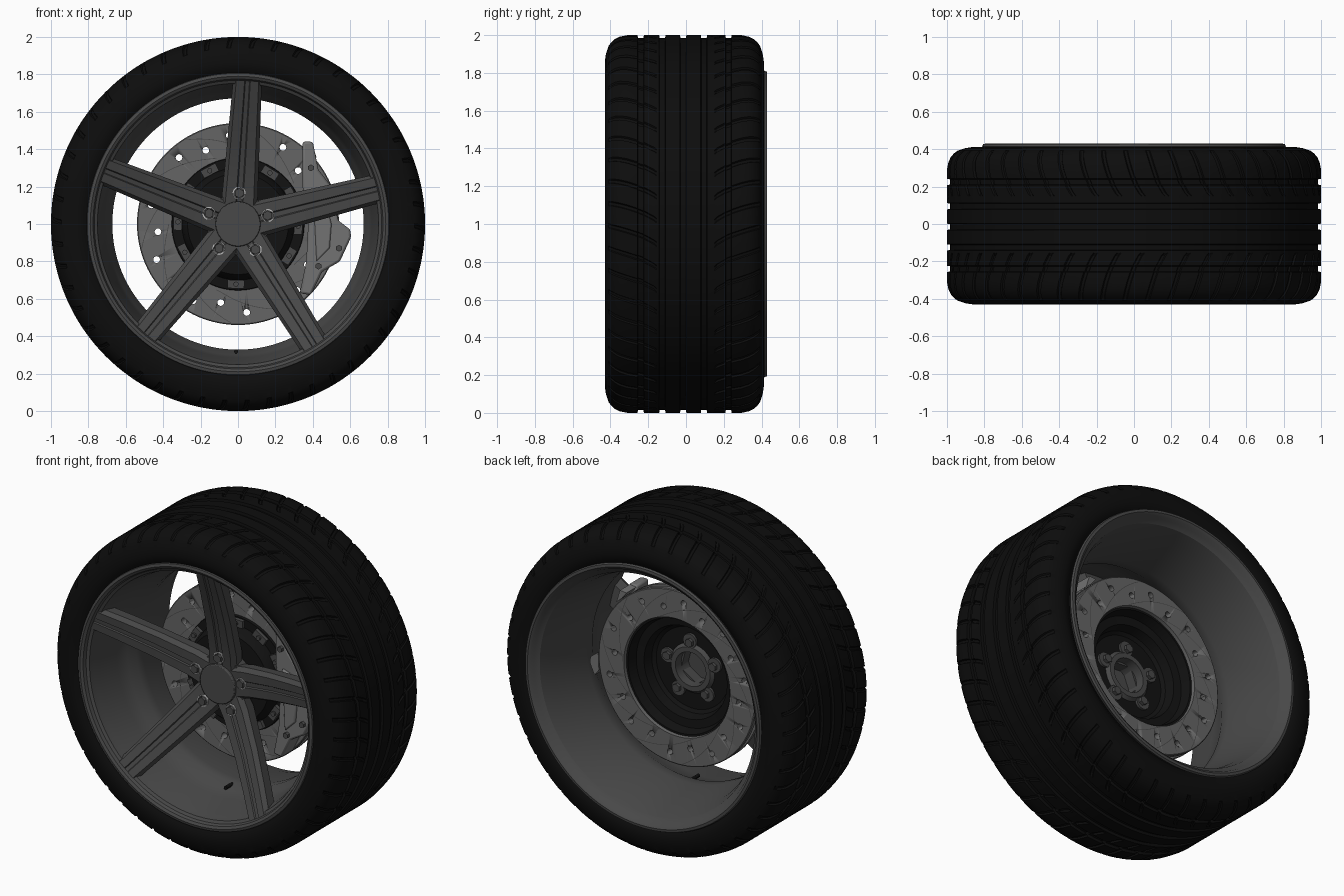
import bpy, bmesh, math
from mathutils import Matrix, Vector

if "Cube" in bpy.data.objects:
    bpy.data.objects.remove(bpy.data.objects["Cube"])

TAU = 2 * math.pi
SPOKE0 = math.radians(86.2)


def mat(name, v):
    m = bpy.data.materials.new(name)
    m.diffuse_color = (v, v, v, 1)
    m.use_nodes = True
    m.node_tree.nodes["Principled BSDF"].inputs["Base Color"].default_value = m.diffuse_color
    return m


RUBBER, BLACK = mat("rubber", .004), mat("black", .006)
ALLOY, STEEL = mat("alloy", .065), mat("steel", .13)
CALIPER, BRIGHT = mat("caliper_grey", .17), mat("bright", .5)


def finish(name, bm, m, angle=30, bevel=0):
    bmesh.ops.recalc_face_normals(bm, faces=bm.faces)
    me = bpy.data.meshes.new(name)
    bm.to_mesh(me)
    bm.free()
    ob = bpy.data.objects.new(name, me)
    bpy.context.collection.objects.link(ob)
    me.materials.append(m)
    if bevel:
        b = ob.modifiers.new("bevel", 'BEVEL')
        b.width, b.segments = bevel, 2
    bpy.ops.object.select_all(action='DESELECT')
    ob.select_set(True)
    bpy.context.view_layer.objects.active = ob
    bpy.ops.object.shade_smooth_by_angle(angle=math.radians(angle))
    return ob


def polar(r, a, y):
    return Vector((r * math.cos(a), y, 1 + r * math.sin(a)))


def grid(bm, rows):
    """Skin closed rings of points, wrapping round in both directions."""
    vs = [[bm.verts.new(p) for p in row] for row in rows]
    n, k = len(vs), len(vs[0])
    for i in range(n):
        for j in range(k):
            bm.faces.new((vs[i][j], vs[(i + 1) % n][j],
                          vs[(i + 1) % n][(j + 1) % k], vs[i][(j + 1) % k]))


def lathe(name, profile, m, seg=96):
    """Revolve a closed (y, radius) profile about the axle."""
    bm = bmesh.new()
    grid(bm, [[polar(r, TAU * i / seg, y) for y, r in profile] for i in range(seg)])
    return finish(name, bm, m)


def rod(bm, p, r, y0, y1, seg=16):
    """Capped cylinder along the axle direction."""
    mx = Matrix.Translation((p.x, (y0 + y1) / 2, p.z)) @ Matrix.Rotation(math.pi / 2, 4, 'X')
    bmesh.ops.create_cone(bm, cap_ends=True, segments=seg, radius1=r, radius2=r,
                          depth=abs(y1 - y0), matrix=mx)


def prism(bm, outline, y0, y1):
    """Extrude an (x, z) outline along y."""
    a = [bm.verts.new((x, y0, z)) for x, z in outline]
    b = [bm.verts.new((x, y1, z)) for x, z in outline]
    bm.faces.new(a)
    bm.faces.new(b)
    for i in range(len(a)):
        j = (i + 1) % len(a)
        bm.faces.new((a[i], a[j], b[j], b[i]))


# Tyre: ring grooves in the profile, slanted grooves in repeating columns
front = [(-.39, .775), (-.405, .80), (-.422, .825), (-.43, .86), (-.424, .90), (-.41, .943),
         (-.395, .963), (-.375, .98), (-.35, .992), (-.31, 1)]
tread = [(-.17, 1), (-.155, 1), (.15, 1), (.165, 1)]
for g in (-.24, -.125, -.015, .095, .225):
    tread += [(g - .017, 1), (g - .014, .984), (g + .014, .984), (g + .017, 1)]
back = [(-y - .018, r) for y, r in reversed(front)]
profile = front + sorted(tread) + back
PERIODS = 50
bm = bmesh.new()
rows = []
for i in range(PERIODS):
    for f in (0, .28, .54, .80, .84, .96):
        row = []
        for y, r in profile:
            out = max(0, abs(y) - .14)
            if f in (.84, .96) and out > .02 and r > .96:
                r = min(r, max(r - .010, .984)) if r == 1 else r - .010
            row.append(polar(r, TAU * (i + f) / PERIODS + .13 * math.sqrt(out / .28), y))
        rows.append(row)
grid(bm, rows)
finish("tyre", bm, RUBBER)

# Rim barrel with lips
lathe("rim_barrel", [
    (-.405, .81), (-.42, .806), (-.424, .79), (-.415, .775), (-.395, .768), (-.385, .752),
    (-.35, .745), (-.31, .735), (-.17, .715), (-.09, .70), (-.04, .672), (.02, .672),
    (.15, .69), (.30, .715), (.38, .74), (.40, .765), (.42, .775), (.43, .79), (.428, .806),
    (.415, .812), (.40, .80), (.36, .775), (.1, .72), (-.05, .705), (-.2, .75), (-.38, .785)],
    ALLOY, 128)

# Five concave spokes: (radius, front y, back y, half width)
stations = [(.09, -.185, -.10, .098), (.20, -.20, -.10, .094), (.42, -.265, -.17, .087),
            (.62, -.34, -.24, .081), (.765, -.40, -.30, .077)]
bm = bmesh.new()
for k in range(5):
    a = SPOKE0 + TAU * k / 5
    radial = Vector((math.cos(a), 0, math.sin(a)))
    side = Vector((-math.sin(a), 0, math.cos(a)))
    rings = []
    for r, yf, yb, w in stations:
        sec = [(-.9 * w, yb), (-w, yf + .03), (-.78 * w, yf), (-.2 * w, yf), (-.14 * w, yf + .008),
               (.14 * w, yf + .008), (.2 * w, yf), (.78 * w, yf), (w, yf + .03), (.9 * w, yb)]
        rings.append([bm.verts.new(radial * r + side * t + Vector((0, y, 1))) for t, y in sec])
    n = len(rings[0])
    for p, q in zip(rings, rings[1:]):
        for j in range(n):
            bm.faces.new((p[j], p[(j + 1) % n], q[(j + 1) % n], q[j]))
    bm.faces.new(rings[0])
    bm.faces.new(rings[-1])
finish("spokes", bm, ALLOY, 15)

# Centre cap and rear hub pad with bolt lobes
bm = bmesh.new()
rod(bm, Vector((0, 0, 1)), .12, -.205, -.165, 48)
finish("centre_cap", bm, ALLOY, bevel=.005)
lathe("hub_ring", [(-.17, .10), (-.17, .165), (-.08, .165), (-.045, .135), (-.045, .105)], ALLOY, 48)
bm = bmesh.new()
for k in range(5):
    rod(bm, polar(.17, SPOKE0 + TAU * k / 5, 0), .045, -.15, -.05)
finish("hub_lobes", bm, ALLOY)

# Wheel nuts with bright seats
nuts, seats = bmesh.new(), bmesh.new()
for k in range(5):
    c = polar(.165, SPOKE0 + .03 + TAU * k / 5, 0)
    rod(nuts, c, .026, -.215, -.03, 6)
    grid(seats, [[c + Vector((r * math.cos(TAU * i / 24), y, r * math.sin(TAU * i / 24)))
                  for r, y in ((.029, -.18), (.029, -.203), (.035, -.203), (.035, -.18))]
                 for i in range(24)])
finish("wheel_nuts", nuts, ALLOY)
finish("nut_seats", seats, BRIGHT)

# Vented brake disc with drilled holes
disc = lathe("brake_disc", [(0, .35), (0, .535), (.004, .54), (.03, .54), (.03, .515), (.06, .515),
                            (.06, .54), (.086, .54), (.09, .535), (.09, .365)], STEEL)
bm = bmesh.new()
for k in range(20):
    rod(bm, polar(.475 if k % 2 else .43, math.radians(41.6 + 18 * k), 0), .018, -.05, .15)
cutter = finish("hole_cutter", bm, STEEL)
mod = disc.modifiers.new("holes", 'BOOLEAN')
mod.object, mod.operation, mod.solver = cutter, 'DIFFERENCE', 'EXACT'
bpy.context.view_layer.objects.active = disc
bpy.ops.object.modifier_apply(modifier="holes")
bpy.data.objects.remove(cutter)

# Spiral wiper slots drawn as thin dark strips on both disc faces
bm = bmesh.new()
for y in (-.001, .091):
    for k in range(10):
        last = None
        for i in range(13):
            t = i / 12
            a = TAU * k / 10 + math.radians(50) * t
            r = .37 + .16 * t ** 1.3
            pair = [bm.verts.new(polar(r + d, a, y)) for d in (-.002, .002)]
            if last:
                bm.faces.new((last[0], last[1], pair[1], pair[0]))
            last = pair
finish("disc_slots", bm, ALLOY)

# Dark disc bell and its mounting bobbins
lathe("disc_bell", [(-.085, .15), (-.085, .27), (-.06, .29), (-.015, .30), (-.015, .352), (.07, .368),
                    (.07, .35), (.01, .335), (.005, .285), (-.05, .27), (-.065, .25), (-.065, .15)], BLACK)
bm = bmesh.new()
for k in range(12):
    a = math.radians(28 + 30 * k)
    mx = Matrix.Translation(polar(.322, a, -.022)) @ Matrix.Rotation(-a, 4, 'Y') \
        @ Matrix.Diagonal((.045, .03, .09, 1))
    bmesh.ops.create_cube(bm, size=1, matrix=mx)
    rod(bm, polar(.322, a, 0), .014, -.05, -.02, 10)
finish("bobbins", bm, ALLOY)

# Brake caliper: front body, bridges over the disc edge, raised pad, bolts
bm = bmesh.new()
prism(bm, [(.345, 1.44), (.40, 1.44), (.43, 1.29), (.50, 1.20), (.535, 1.02), (.60, .97), (.605, .93),
           (.545, .80), (.45, .745), (.39, .62), (.33, .63), (.365, .80), (.375, 1.0), (.345, 1.2)],
      -.13, -.01)
finish("caliper_body", bm, CALIPER, bevel=.012)
bm = bmesh.new()
prism(bm, [(.35, 1.43), (.395, 1.435), (.42, 1.355), (.385, 1.385)], -.02, .085)
prism(bm, [(.545, 1.01), (.598, .968), (.602, .93), (.57, .86), (.54, .90)], -.02, .085)
finish("caliper_bridges", bm, CALIPER)
bm = bmesh.new()
prism(bm, [(.40, 1.18), (.46, 1.16), (.50, 1.0), (.49, .87), (.42, .80), (.41, 1.0)], -.145, -.12)
finish("caliper_pad", bm, CALIPER, bevel=.008)
bm = bmesh.new()
for x, z in ((.43, .775), (.54, .87), (.39, 1.3)):
    rod(bm, Vector((x, 0, z)), .018, -.15, -.12, 6)
finish("caliper_bolts", bm, ALLOY)

# Tyre valve
bm = bmesh.new()
rod(bm, Vector((-.01, 0, .318)), .011, -.11, -.04, 12)
finish("valve", bm, BLACK)
